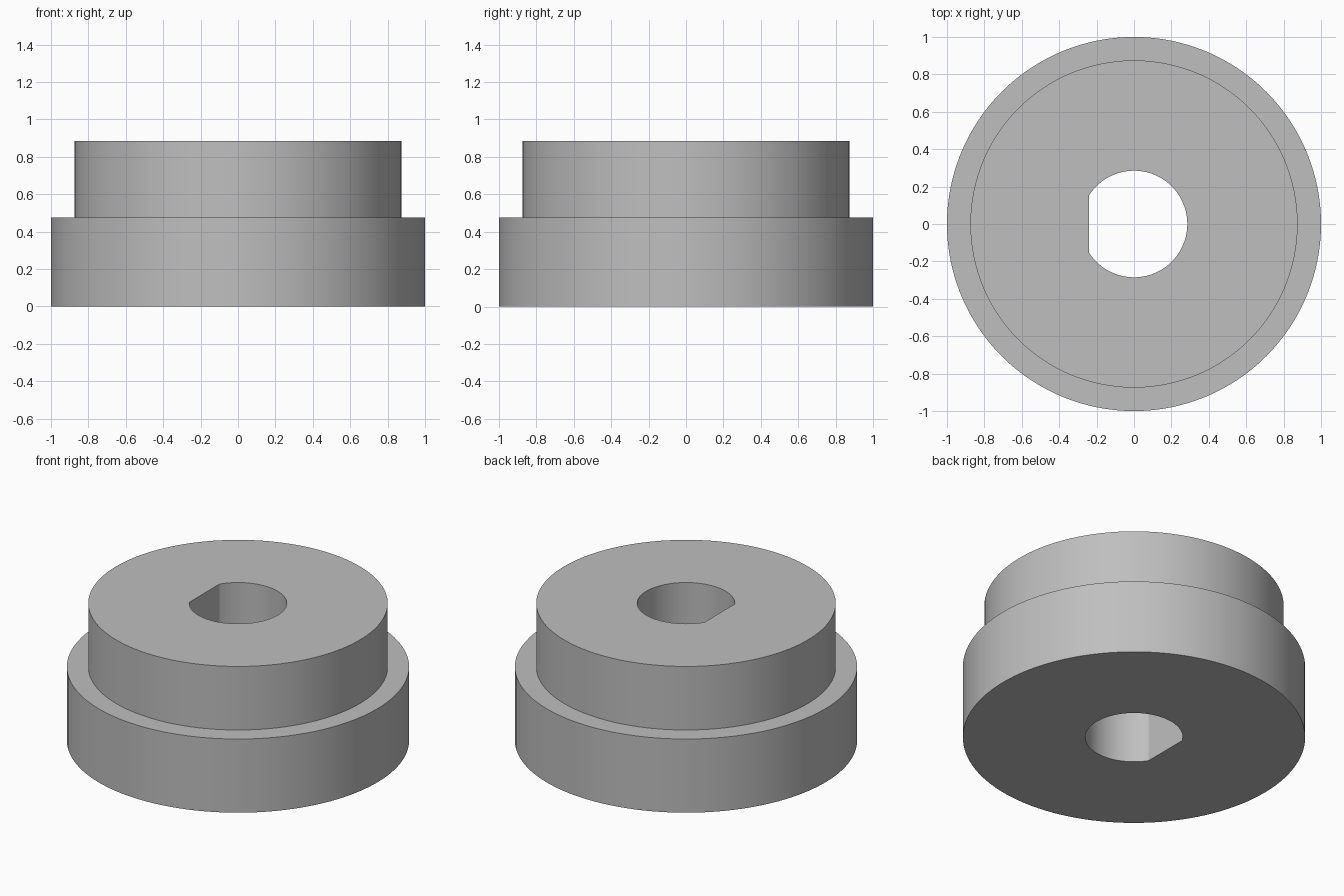
import bpy, bmesh, math

cube = bpy.data.objects.get("Cube")
if cube:
    bpy.data.objects.remove(cube)

SEGMENTS = 128
FLAT_SEGMENTS = 24
BORE_RADIUS, FLAT_X = 0.285, -0.24
FLANGE_RADIUS, HUB_RADIUS = 1.0, 0.875
FLANGE_TOP, HUB_TOP = 0.475, 0.885

grey = bpy.data.materials.new("plain grey")
grey.use_nodes = True
colour = (0.52, 0.52, 0.52, 1)
grey.diffuse_color = colour
grey.node_tree.nodes["Principled BSDF"].inputs["Base Color"].default_value = colour


def circle(radius):
    """Circle that starts at the -x side, like the bore outline."""
    step = math.tau / SEGMENTS
    return [(radius * math.cos(i * step - math.pi), radius * math.sin(i * step - math.pi))
            for i in range(SEGMENTS)]


def d_bore():
    """Round bore with one flat side, starting at the middle of the flat."""
    corner = math.acos(FLAT_X / BORE_RADIUS)
    half_flat = BORE_RADIUS * math.sin(corner)
    half = FLAT_SEGMENTS // 2
    arc = SEGMENTS - FLAT_SEGMENTS
    lower = [(FLAT_X, -half_flat * i / half) for i in range(half)]
    angles = [corner * (2 * i / arc - 1) for i in range(arc + 1)]
    curve = [(BORE_RADIUS * math.cos(a), BORE_RADIUS * math.sin(a)) for a in angles]
    upper = [(FLAT_X, half_flat * (1 - i / half)) for i in range(1, half)]
    return lower + curve + upper


# Closed chain of outlines: bore, underside, flange, step, hub, top
bore, flange, hub = d_bore(), circle(FLANGE_RADIUS), circle(HUB_RADIUS)
chain = [(bore, 0), (flange, 0), (flange, FLANGE_TOP),
         (hub, FLANGE_TOP), (hub, HUB_TOP), (bore, HUB_TOP)]

bm = bmesh.new()
rings = [[bm.verts.new((x, y, z)) for x, y in outline] for outline, z in chain]
for k, ring in enumerate(rings):
    above = rings[(k + 1) % len(rings)]
    for i in range(SEGMENTS):
        j = (i + 1) % SEGMENTS
        bm.faces.new((ring[i], ring[j], above[j], above[i]))
bmesh.ops.recalc_face_normals(bm, faces=bm.faces)

mesh = bpy.data.meshes.new("stepped_bushing")
bm.to_mesh(mesh)
bm.free()
mesh.materials.append(grey)
bushing = bpy.data.objects.new("stepped_bushing", mesh)
bpy.context.collection.objects.link(bushing)

# Smooth walls with crisp rims and bore corners
bpy.ops.object.select_all(action="DESELECT")
bushing.select_set(True)
bpy.context.view_layer.objects.active = bushing
bpy.ops.object.shade_smooth_by_angle(angle=math.radians(25))
